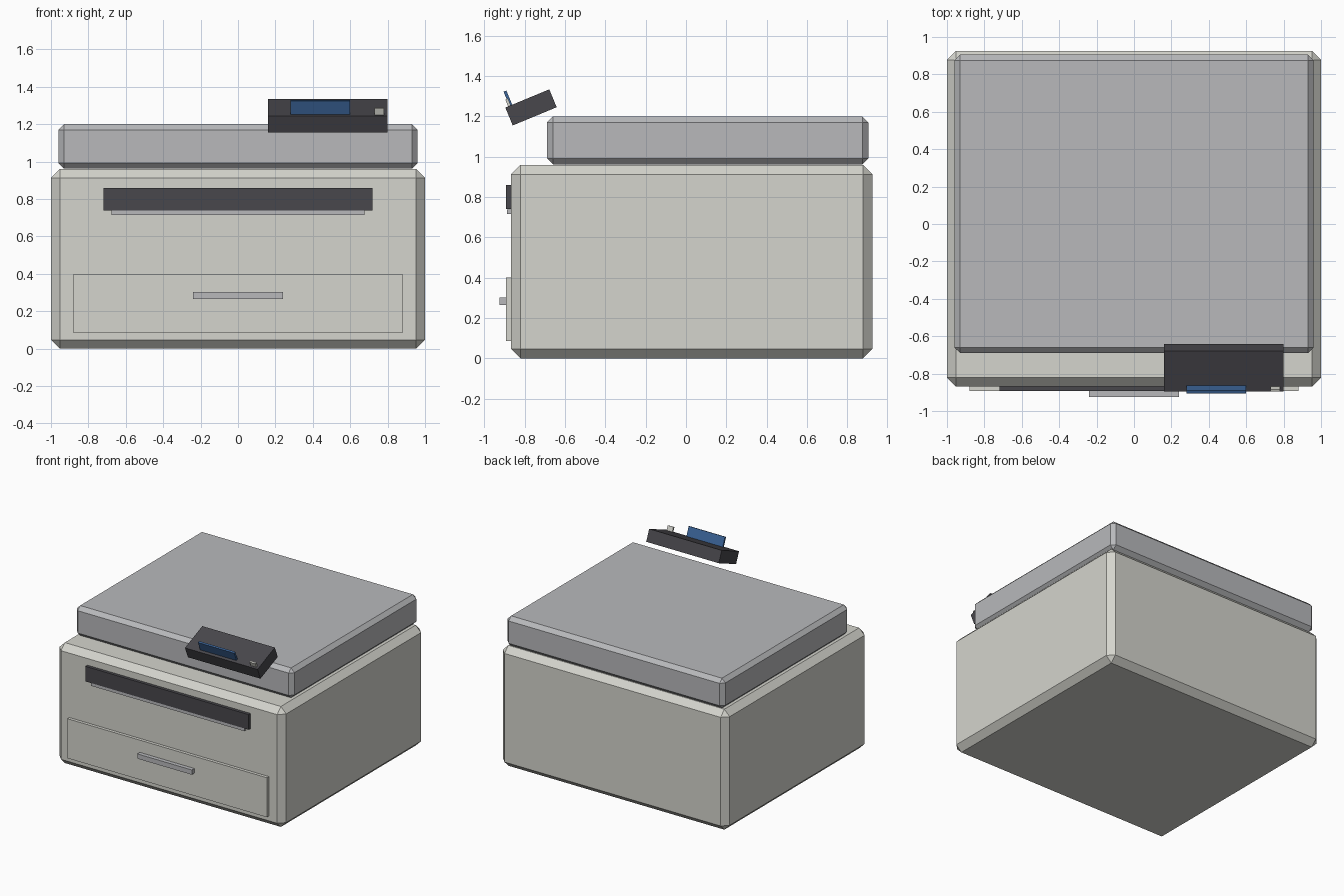
import bpy, bmesh, math
from mathutils import Matrix, Vector

if "Cube" in bpy.data.objects:
    bpy.data.objects.remove(bpy.data.objects["Cube"])


def material(name, rgb):
    m = bpy.data.materials.new(name)
    m.diffuse_color = (*rgb, 1.0)
    m.use_nodes = True
    m.node_tree.nodes["Principled BSDF"].inputs["Base Color"].default_value = m.diffuse_color
    return m


CREAM = material("warm light grey", (0.66, 0.66, 0.61))
GREY = material("mid grey", (0.48, 0.485, 0.50))
DARK = material("charcoal", (0.065, 0.063, 0.072))
BLUE = material("screen blue", (0.045, 0.13, 0.32))


def box(name, x, y, z, mat, chamfer=0.0, frame=None):
    """Box from min/max ranges, optionally chamfered and placed in a tilted frame."""
    bm = bmesh.new()
    bmesh.ops.create_cube(bm, size=1.0)
    size = Vector((x[1] - x[0], y[1] - y[0], z[1] - z[0]))
    mid = Vector((x[0] + x[1], y[0] + y[1], z[0] + z[1])) / 2
    for v in bm.verts:
        v.co = v.co * size + mid
    if chamfer:
        bmesh.ops.bevel(bm, geom=bm.edges[:], offset=chamfer, segments=1,
                        affect='EDGES', profile=0.5)
    mesh = bpy.data.meshes.new(name)
    bm.to_mesh(mesh)
    bm.free()
    mesh.materials.append(mat)
    ob = bpy.data.objects.new(name, mesh)
    bpy.context.collection.objects.link(ob)
    if frame:
        ob.matrix_world = frame
    return ob


# Main housing and scanner lid
box("body", (-1, 1), (-0.868, 0.925), (0, 0.96), CREAM, 0.047)
box("scanner_lid", (-0.96, 0.96), (-0.69, 0.905), (0.962, 1.2), GREY, 0.03)

# Paper outlet on the front
box("output_slot", (-0.72, 0.72), (-0.893, -0.85), (0.74, 0.86), DARK)
box("output_tray", (-0.677, 0.677), (-0.888, -0.85), (0.715, 0.738), GREY)

# Paper drawer with its handle
box("paper_drawer", (-0.88, 0.88), (-0.893, -0.85), (0.085, 0.40), CREAM)
box("drawer_handle", (-0.24, 0.24), (-0.925, -0.885), (0.265, 0.303), GREY)

# Tilted control panel with upright screen and button
tilt = Matrix.Translation((0.48, -0.769, 1.245)) @ Matrix.Rotation(math.radians(22.5), 4, 'X')
box("control_panel", (-0.32, 0.32), (-0.118, 0.118), (-0.048, 0.048), DARK, frame=tilt)
box("screen", (-0.20, 0.12), (-0.096, -0.081), (0.03, 0.124), BLUE, frame=tilt)
box("power_button", (0.25, 0.30), (-0.103, -0.089), (0.03, 0.085), CREAM, frame=tilt)
